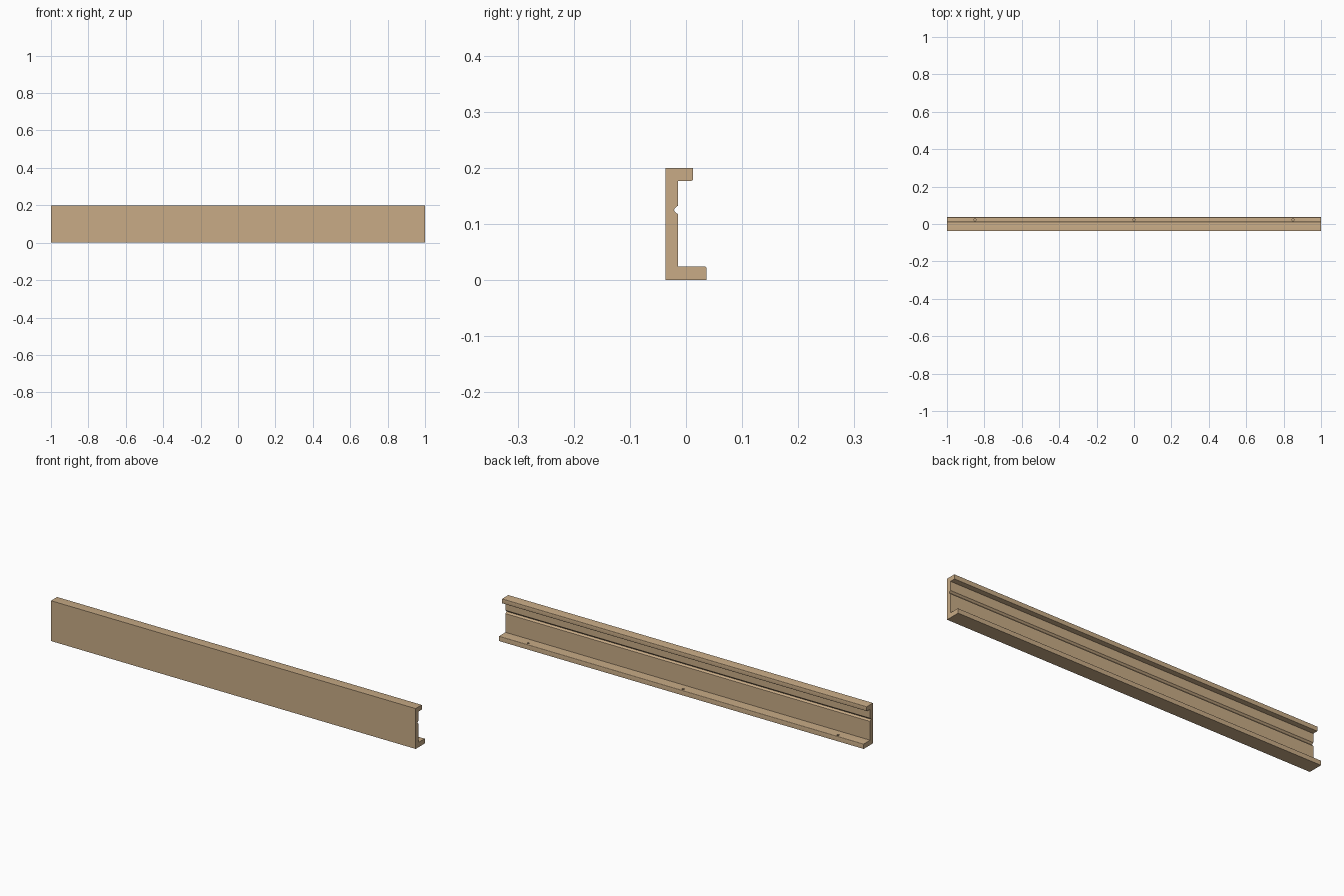
import bpy
import bmesh
from math import sin, cos, pi

cube = bpy.data.objects.get("Cube")
if cube:
    bpy.data.objects.remove(cube, do_unlink=True)

wood = bpy.data.materials.new("light wood")
wood.use_nodes = True
tan = (0.58, 0.41, 0.24, 1)
wood.diffuse_color = tan
wood.node_tree.nodes["Principled BSDF"].inputs["Base Color"].default_value = tan

FRONT, WEB, TOP_LIP, BOTTOM_LIP = -0.0365, -0.014, 0.0125, 0.0365
HEIGHT, THICK, R = 0.2, 0.023, 0.003


def add_object(name, bm):
    bmesh.ops.recalc_face_normals(bm, faces=bm.faces)
    mesh = bpy.data.meshes.new(name)
    bm.to_mesh(mesh)
    bm.free()
    mesh.materials.append(wood)
    obj = bpy.data.objects.new(name, mesh)
    bpy.context.collection.objects.link(obj)
    return obj


def corner(y, z, start, r=R):
    """Quarter-round corner about a centre point, turning anticlockwise."""
    return [(y + r * cos(start + pi / 2 * i / 4), z + r * sin(start + pi / 2 * i / 4))
            for i in range(5)]


# Channel cross-section in (y, z): web, long bottom lip, short top lip, groove
profile = [(FRONT, 0), (BOTTOM_LIP, 0)]
profile += corner(BOTTOM_LIP - R, THICK + 0.001 - R, 0)
profile += [(WEB, THICK + 0.001)]
profile += [(WEB, 0.117), (-0.0195, 0.1215), (-0.0215, 0.125), (-0.0195, 0.1285), (WEB, 0.133)]
profile += [(WEB, HEIGHT - THICK)]
profile += corner(TOP_LIP - R, HEIGHT - THICK + R, -pi / 2)
profile += corner(TOP_LIP - 0.0015, HEIGHT - 0.0015, 0, 0.0015)
profile += [(FRONT, HEIGHT)]

bm = bmesh.new()
end = bm.faces.new([bm.verts.new((-1, y, z)) for y, z in profile])
swept = bmesh.ops.extrude_face_region(bm, geom=[end], use_keep_orig=True)
verts = [v for v in swept["geom"] if isinstance(v, bmesh.types.BMVert)]
bmesh.ops.translate(bm, verts=verts, vec=(2, 0, 0))
rail = add_object("channel_rail", bm)

# Three blind screw holes in the bottom lip
bm = bmesh.new()
for x in (-0.85, 0, 0.85):
    hole = bmesh.ops.create_cone(bm, cap_ends=True, segments=20,
                                 radius1=0.006, radius2=0.006, depth=0.03)
    bmesh.ops.translate(bm, verts=hole["verts"], vec=(x, 0.022, 0.023))
cutter = add_object("screw_hole_cutter", bm)
cutter.hide_render = True

cut = rail.modifiers.new("screw holes", "BOOLEAN")
cut.operation = "DIFFERENCE"
cut.solver = "EXACT"
cut.object = cutter
bpy.context.view_layer.objects.active = rail
rail.select_set(True)
bpy.ops.object.modifier_apply(modifier=cut.name)
bpy.data.objects.remove(cutter, do_unlink=True)
bpy.ops.object.shade_smooth_by_angle()
